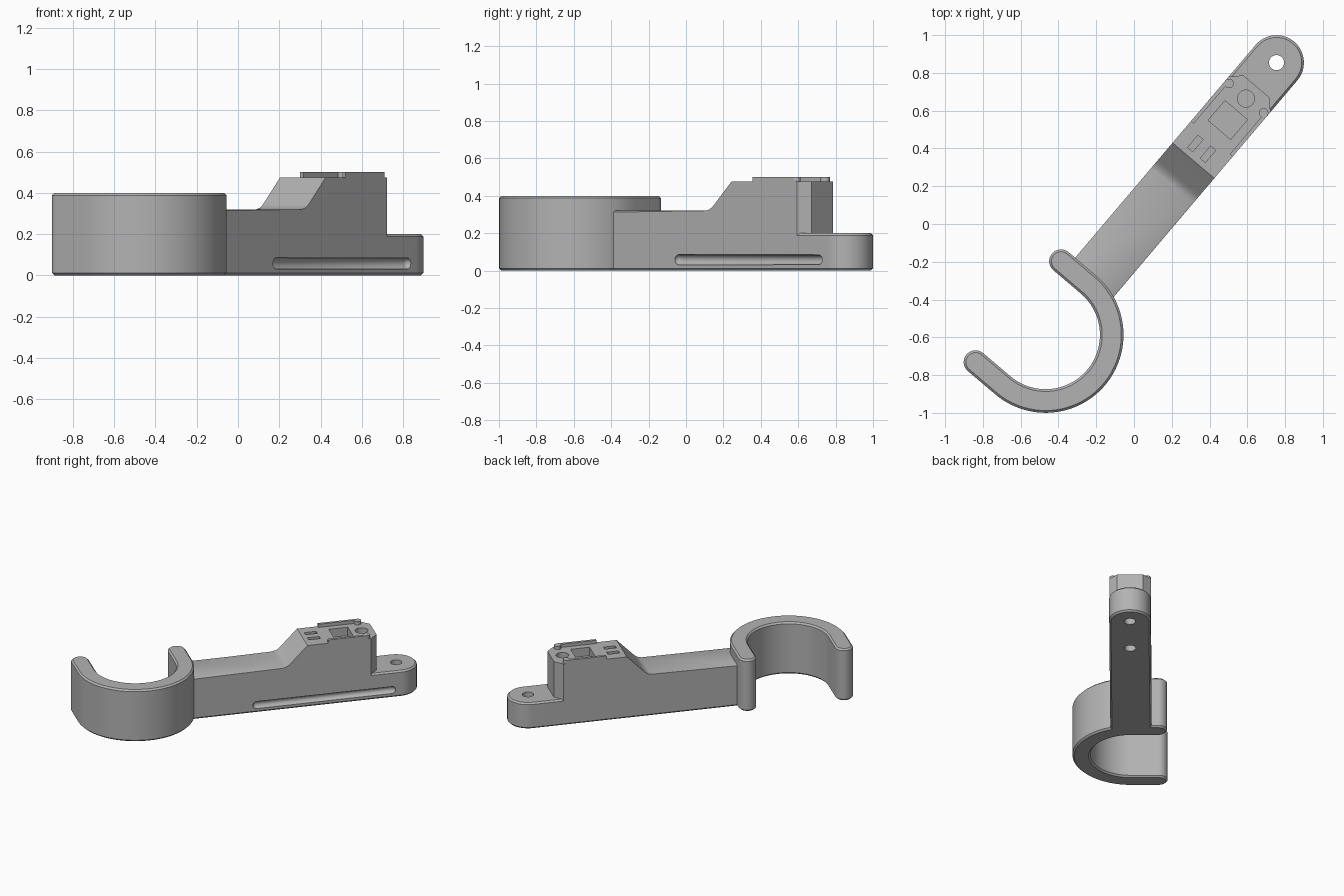
import bpy, bmesh
from math import sin, cos, pi, radians
from mathutils import Matrix, Vector

if "Cube" in bpy.data.objects:
    bpy.data.objects.remove(bpy.data.objects["Cube"])

# Local frame: origin at the hook centre, x along the arm, y across it
FRAME = Matrix.Translation((-0.468, -0.587, 0)) @ Matrix.Rotation(radians(49.7), 4, "Z")
HALF = 0.145      # half width of the arm
TAB = 1.89        # centre of the rounded end tab
CHAMFER = 0.012

grey = bpy.data.materials.new("plain_grey")
grey.use_nodes = True
colour = (0.45, 0.45, 0.45, 1)
grey.diffuse_color = colour
grey.node_tree.nodes["Principled BSDF"].inputs["Base Color"].default_value = colour


def make(name, bm):
    bmesh.ops.recalc_face_normals(bm, faces=bm.faces)
    mesh = bpy.data.meshes.new(name)
    bm.to_mesh(mesh)
    bm.free()
    mesh.materials.append(grey)
    obj = bpy.data.objects.new(name, mesh)
    obj.matrix_world = FRAME
    bpy.context.collection.objects.link(obj)
    return obj


def activate(obj):
    bpy.ops.object.select_all(action="DESELECT")
    obj.select_set(True)
    bpy.context.view_layer.objects.active = obj


def combine(obj, other, operation):
    mod = obj.modifiers.new(operation, "BOOLEAN")
    mod.operation, mod.solver, mod.object = operation, "EXACT", other
    activate(obj)
    bpy.ops.object.modifier_apply(modifier=mod.name)
    bpy.data.objects.remove(other)


def smooth(obj):
    activate(obj)
    bpy.ops.object.shade_smooth_by_angle(angle=radians(30))


def arc(x, y, r, start, end, n):
    steps = [radians(start + (end - start) * i / n) for i in range(n + 1)]
    return [(x + r * cos(a), y + r * sin(a)) for a in steps]


def extrude(points, offset):
    bm = bmesh.new()
    face = bm.faces.new([bm.verts.new(p) for p in points])
    out = bmesh.ops.extrude_face_region(bm, geom=[face])
    moved = [v for v in out["geom"] if isinstance(v, bmesh.types.BMVert)]
    bmesh.ops.translate(bm, verts=moved, vec=offset)
    return bm


def plate(outline, height):
    # Upright slab with chamfered top and bottom rims
    bm = extrude([(x, y, 0) for x, y in outline], (0, 0, height))
    rims = [e for e in bm.edges if abs(e.verts[0].co.z - e.verts[1].co.z) < 1e-5]
    bmesh.ops.bevel(bm, geom=rims, offset=CHAMFER, segments=1, affect="EDGES")
    return bm


def box(x0, x1, y0, y1, z0, z1):
    return extrude([(x0, y0, z0), (x1, y0, z0), (x1, y1, z0), (x0, y1, z0)], (0, 0, z1 - z0))


def cylinder(x, y, r, z0, z1):
    return extrude([(a, b, z0) for a, b in arc(x, y, r, 0, 350, 35)], (0, 0, z1 - z0))


# Open hook
MID, THICK, TIP = 0.35, 0.0625, 0.19
outline = (arc(0, 0, MID + THICK, -180, 0, 64) + arc(MID, TIP, THICK, 0, 180, 20)
           + arc(0, 0, MID - THICK, 0, -180, 64) + arc(-MID, TIP, THICK, 0, 180, 20))
smooth(make("hook", plate(outline, 0.4)))

# Arm base with the rounded end tab
outline = [(MID, HALF), (MID, -HALF)] + arc(TAB, 0, HALF, -90, 90, 40)
arm = make("arm", plate(outline, 0.2))

# Raised arm body: side profile with a ramp up to the mounting block
END = 1.725
profile = [(MID, 0.05), (END, 0.05), (END, 0.475), (1.21, 0.475), (1.09, 0.352),
           (1.075, 0.338), (1.055, 0.326), (1.03, 0.32), (MID, 0.32)]
bm = extrude([(x, -HALF, z) for x, z in profile], (0, 2 * HALF, 0))
corners = [e for e in bm.edges if all(abs(v.co.x - END) < 1e-4 for v in e.verts)
           and abs(e.verts[0].co.y - e.verts[1].co.y) < 1e-5]
bmesh.ops.bevel(bm, geom=corners, offset=0.055, segments=1, affect="EDGES")
rails = [e for e in bm.edges if all(abs(v.co.z - 0.32) < 1e-4 for v in e.verts)
         and abs(e.verts[0].co.x - e.verts[1].co.x) > 0.1]
bmesh.ops.bevel(bm, geom=rails, offset=0.008, segments=1, affect="EDGES")
combine(arm, make("arm_body", bm), "UNION")

# Side groove cutter: a sphere stretched to a capsule
groove = bmesh.new()
bmesh.ops.create_uvsphere(groove, u_segments=24, v_segments=12, radius=0.0275)
bmesh.ops.rotate(groove, verts=groove.verts, matrix=Matrix.Rotation(pi / 2, 3, "Y"))
for v in groove.verts:
    v.co += Vector((1.82 if v.co.x > 0.0001 else 0.842, -HALF, 0.058))

# Holes and pockets
cutters = {
    "tab_hole": cylinder(TAB, 0, 0.04, -0.1, 0.4),
    "underside_hole": cylinder(1.515, 0, 0.04, -0.1, 0.12),
    "top_round_pocket": cylinder(1.64, 0, 0.045, 0.42, 0.6),
    "top_square_pocket": box(1.423, 1.56, -0.078, 0.078, 0.41, 0.6),
    "left_slot": box(1.243, 1.328, 0.033, 0.068, 0.43, 0.6),
    "right_slot": box(1.243, 1.328, -0.055, -0.02, 0.43, 0.6),
    "side_groove": groove,
}
for name, bm in cutters.items():
    combine(arm, make(name, bm), "DIFFERENCE")
smooth(arm)

# Clip rails on the block, each ending in a small round peg
for side, name in ((1, "left"), (-1, "right")):
    inner, outer = sorted((side * 0.125, side * HALF))
    make(name + "_clip_rail", box(1.36, 1.645, inner, outer, 0.46, 0.5))
    smooth(make(name + "_clip_peg", cylinder(1.643, side * 0.12, 0.025, 0.46, 0.5)))
